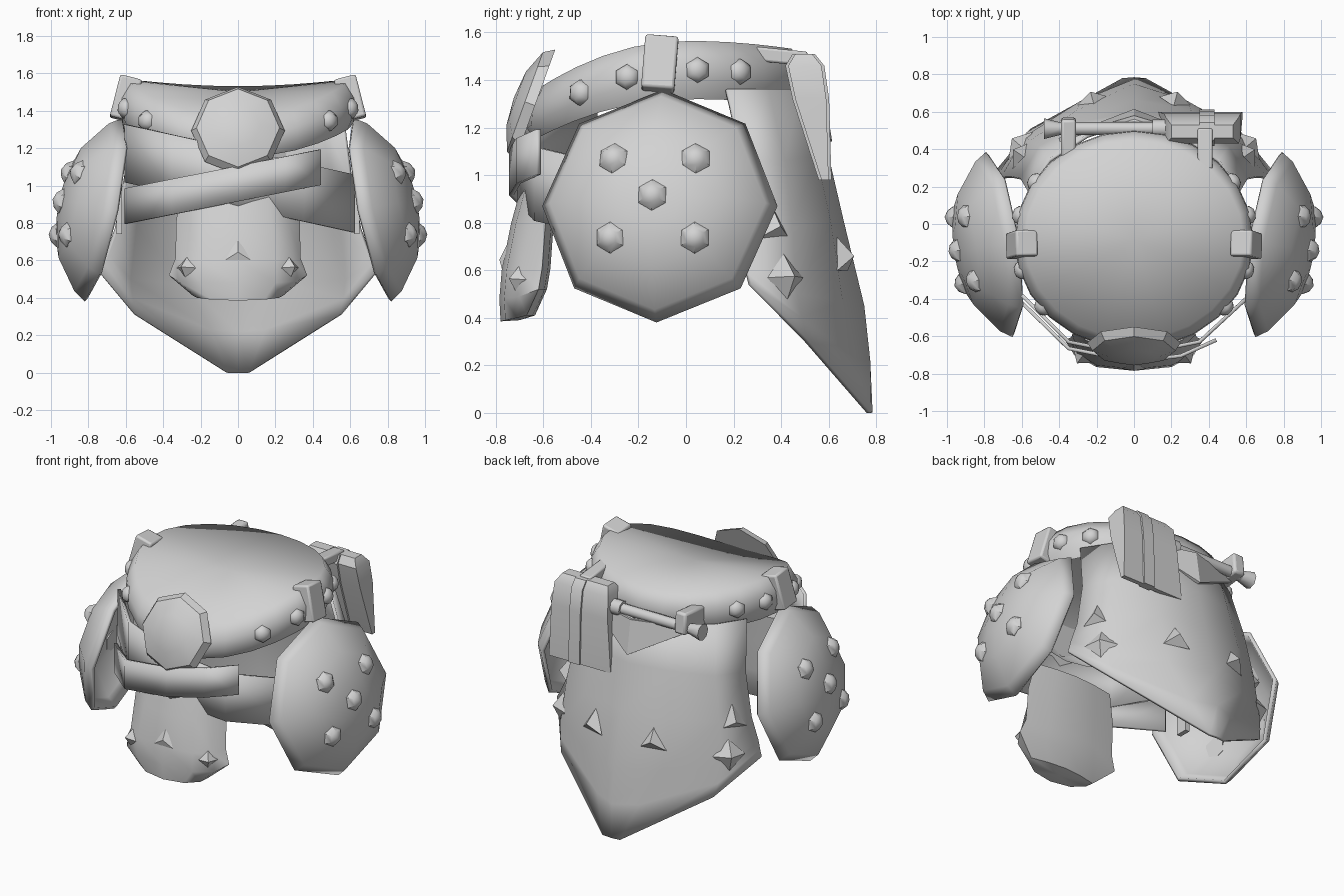
import bpy, math
from mathutils import Vector

if "Cube" in bpy.data.objects:
    bpy.data.objects.remove(bpy.data.objects["Cube"])

grey = bpy.data.materials.new("plain_grey")
grey.diffuse_color = (0.65, 0.65, 0.65, 1)
grey.use_nodes = True
grey.node_tree.nodes["Principled BSDF"].inputs["Base Color"].default_value = grey.diffuse_color


def make(name, verts, faces, smooth=40, thick=0.0, offset=0):
    me = bpy.data.meshes.new(name)
    me.from_pydata([tuple(v) for v in verts], [], faces)
    me.materials.append(grey)
    ob = bpy.data.objects.new(name, me)
    bpy.context.collection.objects.link(ob)
    bpy.ops.object.select_all(action='DESELECT')
    ob.select_set(True)
    bpy.context.view_layer.objects.active = ob
    bpy.ops.object.mode_set(mode='EDIT')
    bpy.ops.mesh.select_all(action='SELECT')
    bpy.ops.mesh.remove_doubles(threshold=0.0005)
    bpy.ops.mesh.normals_make_consistent(inside=False)
    bpy.ops.object.mode_set(mode='OBJECT')
    if thick:
        mod = ob.modifiers.new("thickness", 'SOLIDIFY')
        mod.thickness = thick
        mod.offset = offset
    if smooth:
        bpy.ops.object.shade_smooth_by_angle(angle=math.radians(smooth))
    return ob


def frame(normal, up=(0, 0, 1)):
    """Axes: in-plane up, in-plane side, normal."""
    n = Vector(normal).normalized()
    u = Vector(up)
    u = (u - n * u.dot(n)).normalized()
    return u, n.cross(u), n


def dome(name, loc, normal, profile, n, smooth=0, closed=True, thick=0.0):
    """Lathe of (radius, height) rings ending in a tip."""
    u, v, w = frame(normal)
    loc = Vector(loc)
    verts, faces = [], []
    for r, h in profile[:-1]:
        for i in range(n):
            a = 2 * math.pi * i / n
            verts.append(loc + u * r * math.cos(a) + v * r * math.sin(a) + w * h)
    k = len(profile) - 1
    verts.append(loc + w * profile[-1][1])
    for j in range(k):
        for i in range(n):
            a, b = j * n + i, j * n + (i + 1) % n
            faces.append((a, b, b + n, a + n) if j < k - 1 else (a, b, k * n))
    if closed:
        faces.append(tuple(range(n))[::-1])
    return make(name, verts, faces, smooth, thick, -1)


def sheet(name, rows, thick, smooth=40):
    m = len(rows[0])
    faces = [(j * m + i, j * m + i + 1, (j + 1) * m + i + 1, (j + 1) * m + i)
             for j in range(len(rows) - 1) for i in range(m - 1)]
    return make(name, [p for r in rows for p in r], faces, smooth, thick)


def mirrored(half):
    return [(-x, y, z) for x, y, z in half[:0:-1]] + half


def ribbon(name, path, height, thick=0.02):
    return sheet(name, [[(x, y, z + s * height / 2) for x, y, z in path] for s in (1, -1)], thick)


def box(name, loc, size, rot=(0, 0, 0), bevel=0.0):
    bpy.ops.mesh.primitive_cube_add(size=1, location=loc, rotation=rot)
    ob = bpy.context.object
    ob.name = name
    ob.scale = size
    bpy.ops.object.transform_apply(location=False, rotation=False, scale=True)
    ob.data.materials.append(grey)
    if bevel:
        mod = ob.modifiers.new("bevel", 'BEVEL')
        mod.width = bevel
        mod.segments = 2
        bpy.ops.object.shade_smooth_by_angle(angle=math.radians(40))
    return ob


def wedge(name, layers, grow=0.0):
    """Closed stack of (z, x0, x1, y0, y1) rectangles."""
    verts = []
    for z, x0, x1, y0, y1 in layers:
        y0, y1 = y0 - grow, y1 + grow
        verts += [(x0, y0, z), (x1, y0, z), (x1, y1, z), (x0, y1, z)]
    n = len(layers)
    faces = [(4 * j + i, 4 * j + (i + 1) % 4, 4 * j + 4 + (i + 1) % 4, 4 * j + 4 + i)
             for j in range(n - 1) for i in range(4)]
    faces += [(0, 1, 2, 3), tuple(range(4 * n - 4, 4 * n))]
    return make(name, verts, faces, 40)


def rod(name, x0, x1, y, z, r, r2=None, n=8):
    bpy.ops.mesh.primitive_cone_add(vertices=n, radius1=r, radius2=r2 or r, depth=x1 - x0,
                                    location=((x0 + x1) / 2, y, z), rotation=(0, math.pi / 2, 0))
    bpy.context.object.name = name
    bpy.context.object.data.materials.append(grey)
    bpy.ops.object.shade_smooth_by_angle(angle=math.radians(50))


# belt with a saddle-shaped cap
CY, RX, RY = -0.085, 0.585, 0.53


def belt_point(a, level):
    grow = (0.0, 0.05, 0.055, 0.02)[level]
    x, y = (RX + grow) * math.cos(a), CY + (RY + grow) * math.sin(a)
    top = 1.565 - (0.52 if y < 0 else 0.17) * y * y
    low = 1.32 - (0.42 if y < 0 else 0.1) * y * y
    return Vector((x, y, top + (low - top) * (0, 0.33, 0.67, 1)[level]))


N = 24
verts = [belt_point(2 * math.pi * i / N, k) for k in range(4) for i in range(N)]
verts.append(Vector((0, CY, 1.5)))
faces = [(k * N + i, k * N + (i + 1) % N, (k + 1) * N + (i + 1) % N, (k + 1) * N + i)
         for k in range(3) for i in range(N)]
faces += [((i + 1) % N, i, 4 * N) for i in range(N)]
make("belt", verts, faces, 70)

# round buckle
dome("buckle", (0, -0.635, 1.293), (0, -0.94, 0.34),
     [(0.25, 0.0), (0.222, 0.045), (0.12, 0.085), (0, 0.095)], 8, 32)

STUD = [(0.056, -0.02), (0.052, 0.005), (0.03, 0.025), (0, 0.03)]
HEX = [(0.069, -0.03), (0.066, 0.0), (0.04, 0.03), (0, 0.045)]
SPIKE = [(0.1, -0.012), (0, 0.05)]

for s, side in ((1, "right"), (-1, "left")):
    # belt studs and belt loops
    for y in (-0.45, -0.25, 0.05, 0.23):
        a = math.asin((y - CY) / (RY + 0.052))
        p = (belt_point(a, 1) + belt_point(a, 2)) / 2
        dome(side + "_belt_stud", (s * p.x, p.y, p.z),
             (s * math.cos(a), math.sin(a), 0.05), STUD, 6, 60)
    box(side + "_belt_loop", (s * 0.6, -0.11, 1.465), (0.12, 0.14, 0.23),
        (-0.08, -s * 0.25, 0), 0.012)

    # domed hip shield with spikes
    nrm = Vector((s, -0.143, 0.208))
    c = Vector((s * 0.72, -0.11, 0.87))
    dome(side + "_hip_shield", c, nrm,
         [(0.5, 0), (0.458, 0.065), (0.3, 0.185), (0.13, 0.226), (0, 0.235)], 8, 38, False, 0.025)
    u, v, w = frame(nrm)
    for a, b in ((0, 0), (0.165, 0.175), (0.165, -0.175), (-0.175, 0.18), (-0.175, -0.18)):
        h = 0.235 * (1 - (math.hypot(a, b) / 0.5) ** 2.5)
        d = (w + (u * a + v * b) * 0.9).normalized()
        dome(side + "_shield_spike", c + u * a + v * b + w * h, d, HEX, 6, 30)

    # short straps behind the shield
    for y in (-0.3, -0.12):
        box(side + "_shield_strap", (s * 0.635, y, 0.9), (0.03, 0.08, 0.32))

    # skirt spikes
    for p, d, n in (((0.615, 0.425, 0.57), (0.75, 0.65, 0.1), 4),
                    ((0.605, 0.37, 0.78), (0.8, 0.55, 0.1), 3),
                    ((0.22, 0.66, 0.65), (0.25, 0.95, 0.2), 3)):
        dome(side + "_skirt_spike", (s * p[0], p[1], p[2]), (s * d[0], d[1], d[2]), SPIKE, n)

    # front plate side spikes
    dome(side + "_plate_spike", (s * 0.275, -0.705, 0.56), (s * 0.6, -0.8, 0.1),
         [(0.085, -0.02), (0, 0.05)], 4)

# pointed back skirt with a pinched tip
skirt = [
    [(0, 0.55, 1.36), (0.25, 0.47, 1.36), (0.45, 0.34, 1.36), (0.56, 0.17, 1.36)],
    [(0, 0.59, 1.08), (0.27, 0.54, 1.08), (0.5, 0.41, 1.06), (0.6, 0.24, 1.05)],
    [(0, 0.655, 0.8), (0.3, 0.6, 0.8), (0.55, 0.44, 0.78), (0.65, 0.25, 0.77)],
    [(0, 0.74, 0.45), (0.28, 0.65, 0.47), (0.58, 0.46, 0.5), (0.7, 0.25, 0.63)],
    [(0, 0.765, 0.22), (0.15, 0.7, 0.23), (0.57, 0.48, 0.4), (0.72, 0.26, 0.58)],
    [(0, 0.775, 0.0), (0.06, 0.77, 0.0), (0.55, 0.5, 0.31), (0.74, 0.27, 0.54)],
]
sheet("back_skirt", [mirrored(r) for r in skirt], 0.02, 60)

# small pointed flap under the belt at the back
make("back_flap", [(-0.4, 0.45, 1.36), (0, 0.57, 1.36), (0.4, 0.45, 1.36), (0, 0.605, 1.14)],
     [(0, 1, 3), (1, 2, 3)], 0, 0.02)

# crossed front sashes
sash = [(-0.6, -0.42), (-0.35, -0.665), (0, -0.735), (0.25, -0.705), (0.44, -0.62)]
ribbon("front_sash", [(x, y, 1.01 + 0.2 * x) for x, y in sash], 0.19)
sash = [(-0.6, -0.38), (-0.35, -0.63), (0, -0.7), (0.35, -0.63), (0.62, -0.38)]
ribbon("rear_sash", [(x, y, 1.04 - 0.22 * x) for x, y in sash], 0.31)

# solid front guard plate: outline points per height, then the back depth
plate = [
    [(0, -0.68, 1.0), (0.16, -0.66, 1.0), (0.26, -0.62, 1.0), (0.29, -0.57, 1.0)],
    [(0, -0.735, 0.8), (0.18, -0.715, 0.8), (0.27, -0.65, 0.81), (0.33, -0.59, 0.82)],
    [(0, -0.775, 0.6), (0.2, -0.755, 0.6), (0.3, -0.69, 0.6), (0.335, -0.605, 0.61)],
    [(0, -0.785, 0.48), (0.2, -0.765, 0.48), (0.32, -0.7, 0.49), (0.37, -0.62, 0.52)],
    [(0, -0.78, 0.385), (0.14, -0.76, 0.39), (0.22, -0.71, 0.4), (0.24, -0.67, 0.41)],
]
rows = []
for r in plate:
    x, y, z = r[-1]
    loop = mirrored(r) + [(x * 0.5, y + 0.025, z), (0, y + 0.035, z), (-x * 0.5, y + 0.025, z)]
    rows.append(loop + loop[:1])
caps = [[(0, -0.63, 1.0)] * len(rows[0]), [(0, -0.7, 0.39)] * len(rows[0])]
sheet("front_plate", caps[:1] + rows + caps[1:], 0, 45)
dome("plate_spike", (0, -0.765, 0.64), (0, -1, 0.22), [(0.08, 0.0), (0, 0.02)], 3)

# wedge-shaped axe head and handle carried on the back
head = [(1.51, 0.2, 0.53, 0.46, 0.53), (1.46, 0.17, 0.56, 0.43, 0.57),
        (1.32, 0.16, 0.57, 0.46, 0.59), (0.98, 0.13, 0.58, 0.57, 0.6)]
wedge("axe_head", head)
wedge("head_strap", [(z, 0.35, 0.43, a, b) for z, _, _, a, b in head], 0.012)
rod("axe_handle", -0.42, 0.18, 0.51, 1.38, 0.035)
rod("handle_collar", 0.1, 0.17, 0.51, 1.38, 0.05)
rod("handle_knob", -0.48, -0.4, 0.51, 1.38, 0.055, 0.035)

# loops tying the axe to the belt
box("handle_loop", (-0.35, 0.44, 1.41), (0.08, 0.25, 0.14), (0.1, 0, 0), 0.015)
box("head_loop", (0.38, 0.4, 1.5), (0.08, 0.22, 0.06), (-0.1, 0, 0), 0.01)
